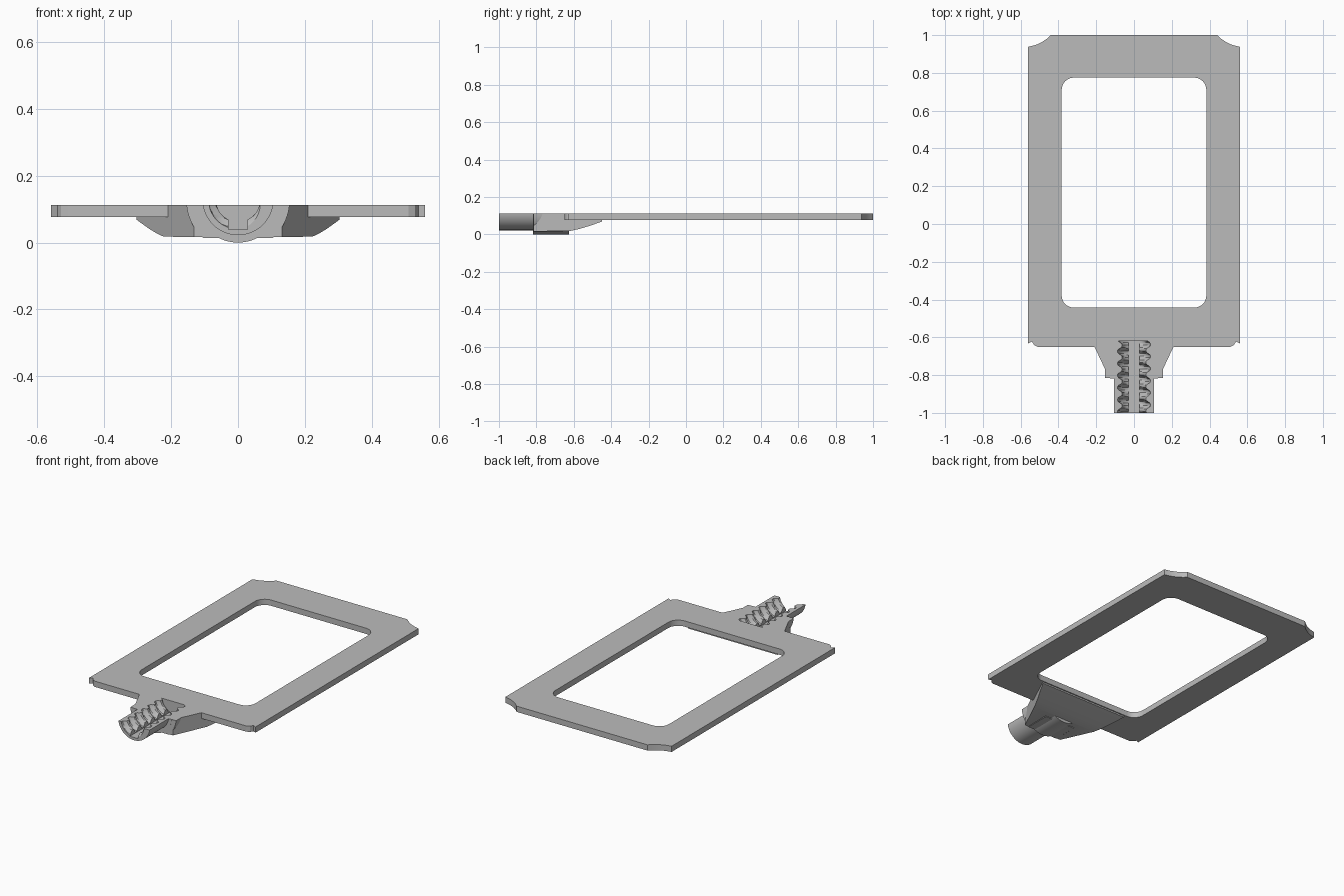
import bpy, bmesh, math

cube = bpy.data.objects.get("Cube")
if cube:
    bpy.data.objects.remove(cube, do_unlink=True)

grey = bpy.data.materials.new("plain grey")
grey.use_nodes = True
grey.diffuse_color = (0.5, 0.5, 0.5, 1)
grey.node_tree.nodes["Principled BSDF"].inputs["Base Color"].default_value = (0.5, 0.5, 0.5, 1)

TOP, UNDER = 0.112, 0.077      # plate faces
AXIS = 0.128                   # height of the socket axis
FRONT, COLLAR, END = -1.0, -0.815, -0.62


def skin(name, rings):
    """Closed solid through a list of equal rings, capped at both ends."""
    bm = bmesh.new()
    loops = [[bm.verts.new(p) for p in ring] for ring in rings]
    n = len(loops[0])
    for a, b in zip(loops, loops[1:]):
        for i in range(n):
            j = (i + 1) % n
            bm.faces.new((a[i], a[j], b[j], b[i]))
    bm.faces.new(loops[0][::-1])
    bm.faces.new(loops[-1])
    bmesh.ops.recalc_face_normals(bm, faces=bm.faces)
    mesh = bpy.data.meshes.new(name)
    bm.to_mesh(mesh)
    bm.free()
    mesh.materials.append(grey)
    obj = bpy.data.objects.new(name, mesh)
    bpy.context.collection.objects.link(obj)
    return obj


def combine(base, other, operation):
    """Apply a boolean and remove the second object."""
    mod = base.modifiers.new(operation, 'BOOLEAN')
    mod.operation, mod.solver, mod.object = operation, 'EXACT', other
    bpy.context.view_layer.objects.active = base
    bpy.ops.object.modifier_apply(modifier=mod.name)
    bpy.data.objects.remove(other, do_unlink=True)


def slab(name, outline, z0, z1):
    return skin(name, [[(x, y, z) for x, y in outline] for z in (z0, z1)])


def half_round(name, radius, y0, y1, floor=0.0):
    """Lower part of a cylinder along y, cut flat at the plate top."""
    start = math.asin((AXIS - TOP) / radius)
    arc = []
    for i in range(41):
        a = start + (math.pi - 2 * start) * i / 40
        arc.append((radius * math.cos(a), max(floor, AXIS - radius * math.sin(a))))
    return skin(name, [[(x, y, z) for x, z in arc] for y in (y0, y1)])


# Flat frame with notched corners
half = [(0.51, -0.65), (0.53, -0.64), (0.54, -0.622), (0.56, -0.632),
        (0.56, 0.938), (0.52, 0.948), (0.487, 0.963), (0.46, 0.982), (0.44, 1.0)]
body = slab("frame_with_socket", half + [(-x, y) for x, y in reversed(half)], UNDER, TOP)

# Rounded opening
R = 0.065
opening = []
for k, (cx, cy) in enumerate([(0.383, 0.775), (-0.383, 0.775), (-0.383, -0.443), (0.383, -0.443)]):
    for i in range(9):
        a = math.pi / 2 * (k + i / 8)
        opening.append((cx - math.copysign(R, cx) + R * math.cos(a),
                        cy - math.copysign(R, cy - 0.1) + R * math.sin(a)))
combine(body, slab("opening_cutter", opening, 0, 0.2), 'DIFFERENCE')

# Fan-shaped bracket that widens under the frame
side = [(COLLAR, TOP), (COLLAR, 0.016), (END, 0.018), (-0.575, 0.028), (-0.53, 0.041),
        (-0.485, 0.056), (-0.45, 0.068), (-0.45, 0.095), (-0.64, 0.095), (-0.64, TOP)]
bracket = skin("bracket", [[(s * (0.155 + 0.47 * (y + 0.765)), y, z) for y, z in side]
                           for s in (-1, 1)])
combine(body, bracket, 'UNION')

# Collar, raised underside boss and socket tube
combine(body, half_round("collar", 0.155, COLLAR - 0.001, -0.66, 0.014), 'UNION')
combine(body, half_round("boss", AXIS, COLLAR - 0.002, END - 0.005), 'UNION')
combine(body, half_round("tube", 0.106, FRONT, -0.7), 'UNION')

# Threaded bore
PITCH, SEG, STEPS = 0.064, 40, 60
rings = []
for k in range(STEPS + 1):
    y = FRONT - 0.02 + (END - FRONT + 0.02) * k / STEPS
    ring = []
    for i in range(SEG):
        a = 2 * math.pi * i / SEG
        wave = math.cos(2 * math.pi * y / PITCH + a)
        r = 0.077 + 0.011 * max(-1, min(1, 1.5 * wave))
        ring.append((r * math.cos(a), y, AXIS + r * math.sin(a)))
    rings.append(ring)
combine(body, skin("thread_cutter", rings), 'DIFFERENCE')

# Straight channel along the bottom of the bore
channel = [(-0.028, FRONT - 0.03), (0.028, FRONT - 0.03), (0.028, END), (-0.028, END)]
combine(body, slab("channel_cutter", channel, 0.039, 0.2), 'DIFFERENCE')

# Smooth round surfaces, keep edges crisp
bpy.ops.object.select_all(action='DESELECT')
body.select_set(True)
bpy.context.view_layer.objects.active = body
bpy.ops.object.shade_smooth_by_angle(angle=math.radians(25))
